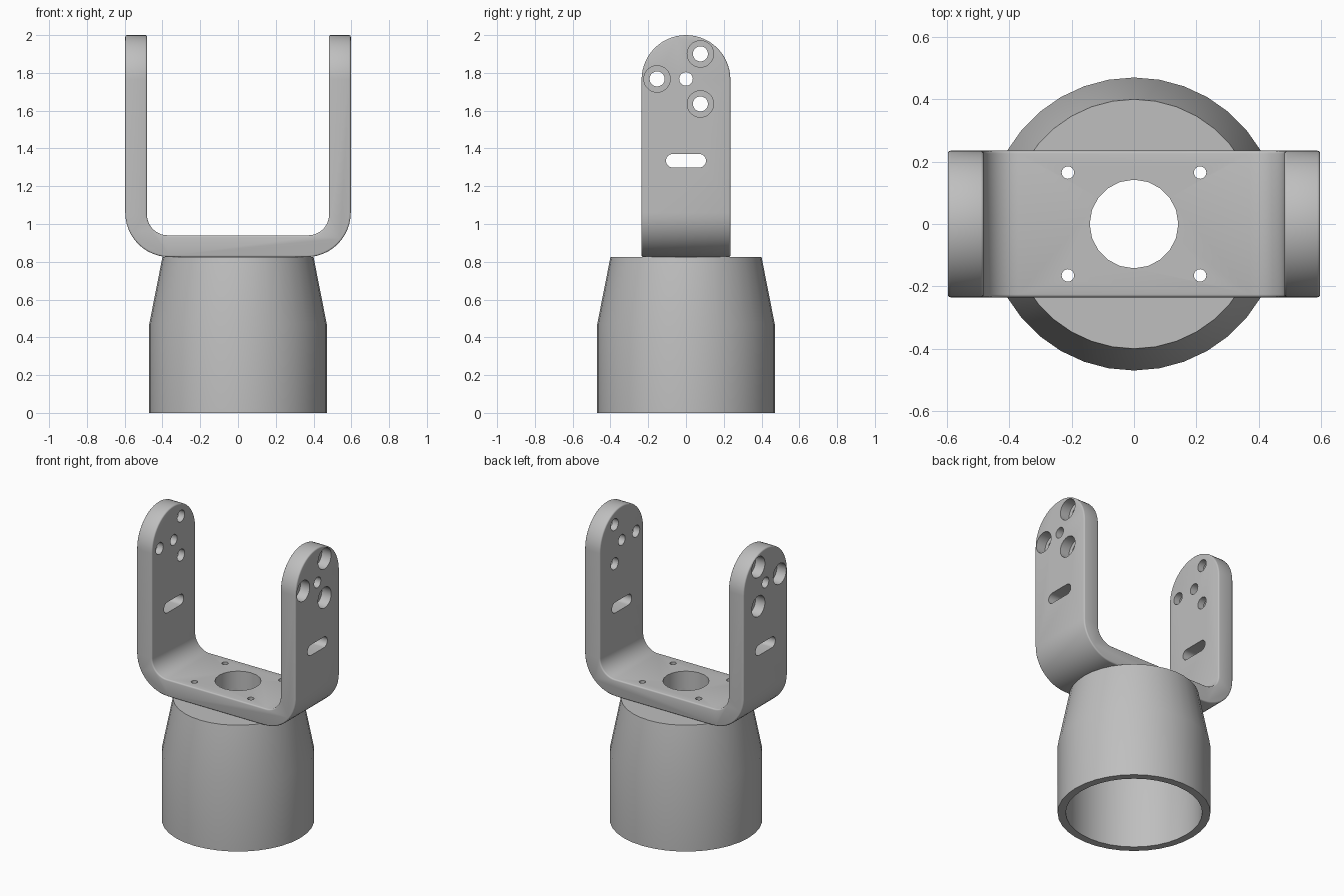
import bpy, bmesh
from math import pi, cos, sin, radians
from mathutils import Vector

if "Cube" in bpy.data.objects:
    bpy.data.objects.remove(bpy.data.objects["Cube"])

grey = bpy.data.materials.new("plain grey")
grey.use_nodes = True
grey.diffuse_color = (0.52, 0.52, 0.52, 1)
grey.node_tree.nodes["Principled BSDF"].inputs["Base Color"].default_value = grey.diffuse_color


def to_object(name, bm):
    bmesh.ops.recalc_face_normals(bm, faces=bm.faces)
    mesh = bpy.data.meshes.new(name)
    bm.to_mesh(mesh)
    bm.free()
    obj = bpy.data.objects.new(name, mesh)
    bpy.context.collection.objects.link(obj)
    return obj


def activate(obj):
    bpy.ops.object.select_all(action="DESELECT")
    obj.select_set(True)
    bpy.context.view_layer.objects.active = obj


def arc(cx, cy, r, start, end, steps=12):
    angles = [radians(start + (end - start) * i / steps) for i in range(steps + 1)]
    return [(cx + r * cos(a), cy + r * sin(a)) for a in angles]


def prism(name, points, low, high, axis):
    """Extrude an outline of (horizontal, z) points along x or y, or (x, y) points along z."""
    place = {"x": lambda p: (low, p[0], p[1]),
             "y": lambda p: (p[0], low, p[1]),
             "z": lambda p: (p[0], p[1], low)}[axis]
    bm = bmesh.new()
    face = bm.faces.new([bm.verts.new(place(p)) for p in points])
    new = bmesh.ops.extrude_face_region(bm, geom=[face])["geom"]
    shift = Vector([(high - low) * (a == axis) for a in "xyz"])
    bmesh.ops.translate(bm, vec=shift, verts=[v for v in new if isinstance(v, bmesh.types.BMVert)])
    return to_object(name, bm)


def boolean(target, cutter, operation="DIFFERENCE"):
    mod = target.modifiers.new("cut", "BOOLEAN")
    mod.operation, mod.object, mod.solver = operation, cutter, "EXACT"
    activate(target)
    bpy.ops.object.modifier_apply(modifier=mod.name)
    bpy.data.objects.remove(cutter)


def drill(target, u, v, r, low, high, axis, sides=20):
    circle = arc(u, v, r, 0, 360, sides)[:-1]
    boolean(target, prism("drill", circle, low, high, axis))


def finish(obj):
    obj.data.materials.clear()
    obj.data.materials.append(grey)
    activate(obj)
    bpy.ops.object.shade_smooth_by_angle(angle=radians(32))


# U-shaped bracket: bent strip clipped to arms with round tops
W, T, BOTTOM, TOP, HALF = 0.597, 0.115, 0.825, 2.0, 0.235
R_OUT, R_IN = 0.235, 0.11
outer = arc(W - R_OUT, BOTTOM + R_OUT, R_OUT, -90, 0)
inner = arc(W - T - R_IN, BOTTOM + T + R_IN, R_IN, 0, -90)
half = outer + [(W, TOP + 0.1), (W - T, TOP + 0.1)] + inner
strip = half + [(-x, z) for x, z in reversed(half)]
bracket = prism("u_bracket", strip, -0.4, 0.4, "y")
outline = [(-HALF, 0.7), (HALF, 0.7)] + arc(0, TOP - HALF, HALF, 0, 180, 28)
boolean(bracket, prism("arm_outline", outline, -1, 1, "x"), "INTERSECT")

# softened edges
bevel = bracket.modifiers.new("soft_edges", "BEVEL")
bevel.width, bevel.segments = 0.009, 3
bevel.limit_method, bevel.angle_limit = "ANGLE", radians(50)
activate(bracket)
bpy.ops.object.modifier_apply(modifier=bevel.name)

# arm holes: pivot, three counterbored screws, slot
PIVOT = 1.768
drill(bracket, 0, PIVOT, 0.036, -1, 1, "x")
for k in range(3):
    a = radians(60 + 120 * k)
    y, z = 0.153 * cos(a), PIVOT + 0.153 * sin(a)
    drill(bracket, y, z, 0.04, -1, 1, "x")
    for low, high in ((W - 0.07, 1), (-1, 0.07 - W)):
        drill(bracket, y, z, 0.07, low, high, "x", 28)
slot = arc(0.07, 1.335, 0.036, -90, 90) + arc(-0.07, 1.335, 0.036, 90, 270)
boolean(bracket, prism("slot", slot, -1, 1, "x"))

# hollow tapered base, spun from its wall section
section = [(0.42, 0), (0.47, 0), (0.47, 0.47), (0.4, BOTTOM),
           (0.05, BOTTOM), (0.05, 0.77), (0.36, 0.77), (0.42, 0.46)]
bm = bmesh.new()
verts = [bm.verts.new((r, 0, z)) for r, z in section]
edges = [bm.edges.new((verts[i - 1], verts[i])) for i in range(len(verts))]
bmesh.ops.spin(bm, geom=verts + edges, cent=(0, 0, 0), axis=(0, 0, 1),
               angle=2 * pi, steps=36, use_merge=True)
bmesh.ops.remove_doubles(bm, verts=bm.verts, dist=0.0001)
base = to_object("hollow_base", bm)

# cable opening and four screw holes through floor and base
for part in (bracket, base):
    drill(part, 0, 0, 0.142, 0.6, 1.1, "z")
    for x in (-0.212, 0.212):
        for y in (-0.165, 0.165):
            drill(part, x, y, 0.02, 0.6, 1.1, "z", 16)
    finish(part)
